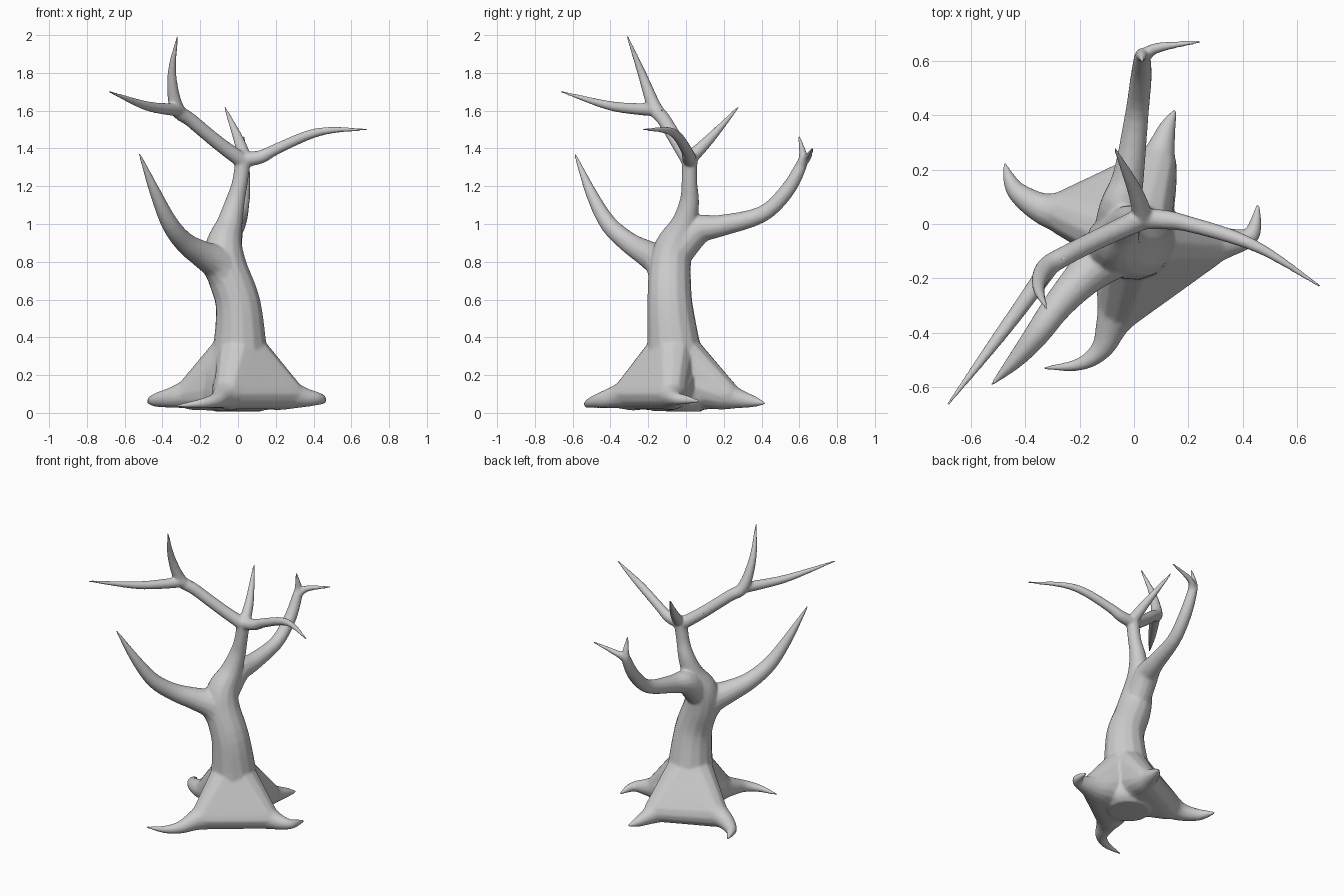
import bpy, bmesh, math
from mathutils import Vector, Matrix

if "Cube" in bpy.data.objects:
    bpy.data.objects.remove(bpy.data.objects["Cube"])

SIDES = 14
STEPS = 4


def smooth_path(pts):
    """Catmull-Rom interpolation of (x, y, z, radius) points."""
    p = [Vector(q) for q in pts]
    p = [p[0] * 2 - p[1]] + p + [p[-1] * 2 - p[-2]]
    out = []
    for i in range(1, len(p) - 2):
        a, b, c, d = p[i - 1:i + 3]
        for s in range(STEPS):
            t = s / STEPS
            out.append(0.5 * (2 * b + (c - a) * t + (2 * a - 5 * b + 4 * c - d) * t * t
                              + (3 * b - a - 3 * c + d) * t ** 3))
    return out + [p[-2]]


def limb(bm, pts):
    """Closed tapering tube along a path."""
    path = smooth_path(pts)
    pos = [q.to_3d() for q in path]
    side = None
    rings = []
    for i, q in enumerate(path):
        tan = (pos[min(i + 1, len(pos) - 1)] - pos[max(i - 1, 0)]).normalized()
        side = tan.orthogonal() if side is None else side - tan * side.dot(tan)
        side.normalize()
        up = tan.cross(side)
        r = max(q[3], 0.006)
        rings.append([bm.verts.new(pos[i] + r * (side * math.cos(a) + up * math.sin(a)))
                      for a in (2 * math.pi * k / SIDES for k in range(SIDES))])
    for lo, hi in zip(rings, rings[1:]):
        for k in range(SIDES):
            n = (k + 1) % SIDES
            bm.faces.new((lo[k], lo[n], hi[n], hi[k]))
    bm.faces.new(rings[0][::-1])
    bm.faces.new(rings[-1])


def web(bm, balls):
    """Convex skin stretched over a few balls."""
    part = bmesh.new()
    for x, y, z, r in balls:
        bmesh.ops.create_icosphere(part, subdivisions=2, radius=r,
                                   matrix=Matrix.Translation((x, y, z)))
    points = [v.co.copy() for v in part.verts]
    part.clear()
    for co in points:
        part.verts.new(co)
    res = bmesh.ops.convex_hull(part, input=part.verts)
    inner = [v for v in part.verts if not v.link_faces]
    bmesh.ops.delete(part, geom=inner, context='VERTS')
    temp = bpy.data.meshes.new("web")
    part.to_mesh(temp)
    part.free()
    bm.from_mesh(temp)
    bpy.data.meshes.remove(temp)


# Trunk, leaning and narrowing to the crown fork
trunk = [(0, -.05, .008, .13), (0, -.05, .05, .17), (0, -.055, .12, .18), (0, -.06, .2, .17),
         (.01, -.065, .35, .143), (0, -.085, .58, .12), (-.06, -.085, .76, .112),
         (-.075, -.065, .88, .1), (-.045, -.01, 1.0, .07), (-.015, .018, 1.12, .052),
         (.01, .018, 1.22, .042), (.03, .02, 1.36, .042)]

# Four spreading roots with hooked tips
roots = [
    [(.04, -.06, .19, .13), (.2, -.08, .118, .108), (.33, -.07, .085, .06),
     (.42, -.05, .075, .035), (.445, 0, .07, .024), (.455, .075, .06, .006)],
    [(.02, -.02, .18, .12), (.07, .17, .105, .09), (.1, .28, .075, .052),
     (.125, .36, .06, .03), (.152, .42, .05, .006)],
    [(-.01, -.1, .18, .12), (-.04, -.27, .11, .1), (-.08, -.37, .085, .062),
     (-.12, -.46, .065, .04), (-.2, -.515, .05, .024), (-.335, -.53, .035, .006)],
    [(-.04, -.04, .18, .13), (-.2, .03, .118, .1), (-.33, .055, .085, .06),
     (-.42, .11, .07, .04), (-.455, .16, .065, .026), (-.476, .225, .055, .006)],
]

# Flared webs joining neighbouring roots: front-right pair and back-left pair
core = [(.01, -.065, .35, .125), (0, -.055, .14, .13)]
webs = [
    core + [(.27, -.08, .1, .08), (-.05, -.31, .1, .08)],
    core + [(.085, .21, .1, .075), (-.25, .04, .1, .085)],
]

# Branches, each from its joint to a sharp tip
branches = [
    # low front-left
    [(-.03, -.085, .66, .1), (-.1, -.12, .785, .095), (-.19, -.2, .84, .072), (-.28, -.3, .9, .056),
     (-.36, -.41, 1.0, .046), (-.435, -.5, 1.16, .031), (-.523, -.59, 1.375, .006)],
    # back, with a forked end
    [(-.07, -.06, .83, .085), (-.05, .06, .965, .078), (-.02, .18, .99, .058), (.01, .4, 1.05, .044),
     (.025, .53, 1.17, .04), (.03, .605, 1.3, .032), (.03, .62, 1.36, .023), (.03, .598, 1.465, .006)],
    [(.03, .605, 1.31, .028), (.08, .645, 1.355, .02), (.245, .67, 1.4, .006)],
    # crown right
    [(.03, .02, 1.34, .04), (.12, .015, 1.355, .036), (.2, 0, 1.395, .03), (.37, -.05, 1.47, .026),
     (.5, -.11, 1.497, .018), (.685, -.23, 1.5, .006)],
    # crown left, with a forked end
    [(.03, .02, 1.33, .042), (-.1, -.04, 1.425, .038), (-.25, -.115, 1.55, .037),
     (-.325, -.165, 1.615, .038), (-.35, -.235, 1.8, .023), (-.32, -.312, 1.998, .006)],
    [(-.31, -.155, 1.605, .036), (-.39, -.27, 1.61, .031), (-.5, -.42, 1.63, .024),
     (-.685, -.665, 1.702, .006)],
    # crown back spike
    [(.035, .025, 1.35, .038), (0, .13, 1.455, .027), (-.072, .28, 1.622, .006)],
]

bm = bmesh.new()
for path in [trunk] + roots + branches:
    limb(bm, path)
bmesh.ops.recalc_face_normals(bm, faces=bm.faces)
for balls in webs:
    web(bm, balls)
bmesh.ops.recalc_face_normals(bm, faces=bm.faces)
mesh = bpy.data.meshes.new("bare_tree")
bm.to_mesh(mesh)
bm.free()
tree = bpy.data.objects.new("bare_tree", mesh)
bpy.context.collection.objects.link(tree)

# Fuse limbs into one skin, soften the joints, thin the mesh
fuse = tree.modifiers.new("fuse", 'REMESH')
fuse.mode = 'VOXEL'
fuse.voxel_size = 0.007
fuse.use_smooth_shade = True
soft = tree.modifiers.new("soften", 'SMOOTH')
soft.factor = 0.5
soft.iterations = 10
thin = tree.modifiers.new("thin", 'DECIMATE')
thin.ratio = 0.25
